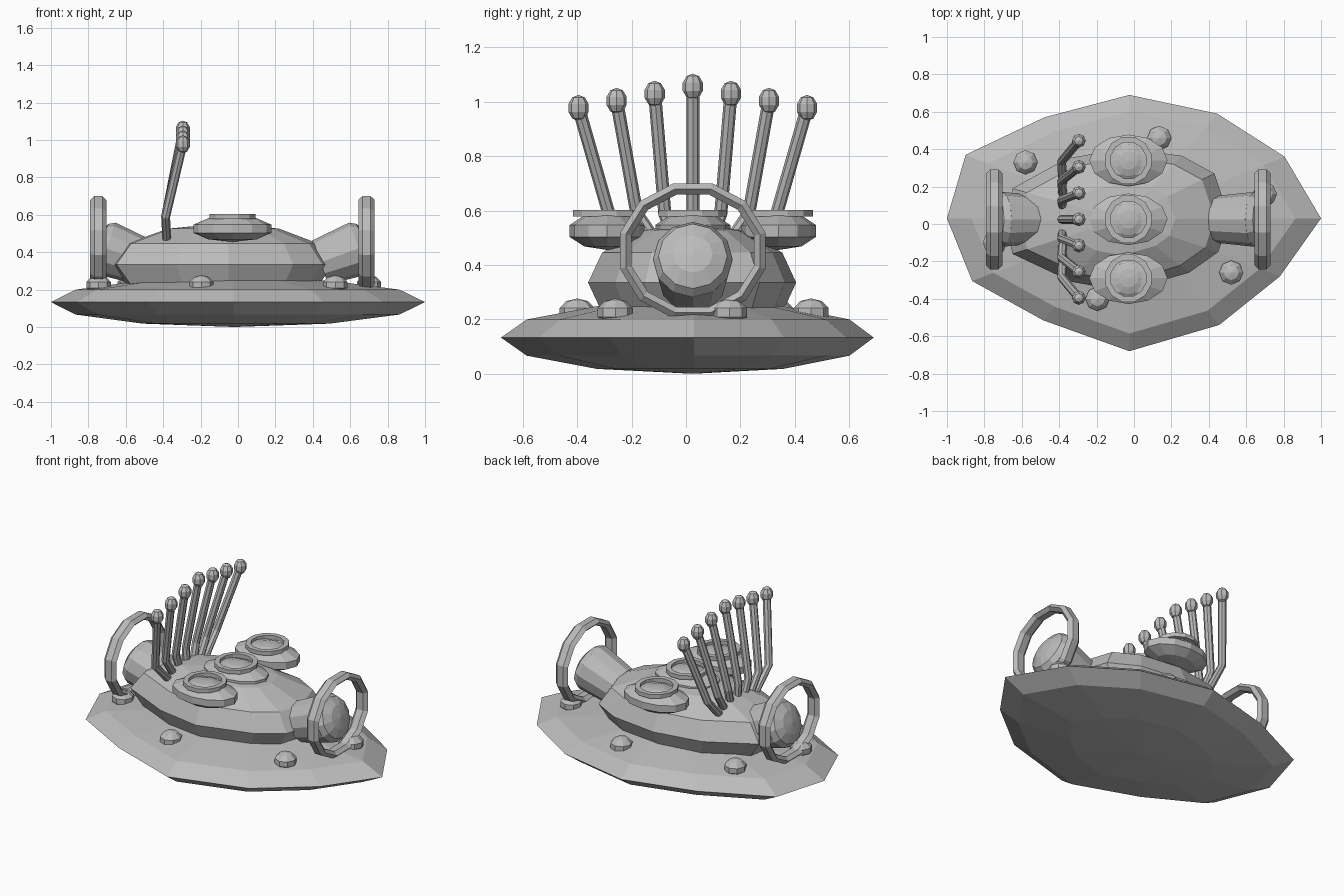
import bpy, bmesh, math
from mathutils import Vector, Matrix

cube = bpy.data.objects.get("Cube")
if cube:
    bpy.data.objects.remove(cube, do_unlink=True)

grey = bpy.data.materials.new("plain grey")
grey.use_nodes = True
COLOUR = (0.5, 0.5, 0.5, 1)
grey.diffuse_color = COLOUR
grey.node_tree.nodes["Principled BSDF"].inputs["Base Color"].default_value = COLOUR

MID_X, MID_Y = -0.03, 0.025


def finish(name, bm):
    bmesh.ops.recalc_face_normals(bm, faces=bm.faces)
    mesh = bpy.data.meshes.new(name)
    bm.to_mesh(mesh)
    bm.free()
    mesh.materials.append(grey)
    obj = bpy.data.objects.new(name, mesh)
    bpy.context.scene.collection.objects.link(obj)
    return obj


def ball(name, centre, size, segments=12, rings=6, turn=None):
    """Faceted ellipsoid, optionally turned."""
    bm = bmesh.new()
    bmesh.ops.create_uvsphere(bm, u_segments=segments, v_segments=rings, radius=1)
    matrix = Matrix.Translation(centre) @ (turn or Matrix()) @ Matrix.Diagonal((*size, 1))
    bmesh.ops.transform(bm, matrix=matrix, verts=bm.verts)
    return finish(name, bm)


def dome_shell(name, outline, centre, half_height):
    """Flattened ball whose widest ring follows an irregular outline."""
    bm = bmesh.new()
    cx, cy, cz = centre
    loops = []
    for lat in (-60, -30, 0, 30, 60):
        a = math.radians(lat)
        r, z = math.cos(a), cz + half_height * math.sin(a)
        loops.append([bm.verts.new((cx + (x - cx) * r, cy + (y - cy) * r, z))
                      for x, y in outline])
    n = len(outline)
    for low, high in zip(loops, loops[1:]):
        for i in range(n):
            j = (i + 1) % n
            bm.faces.new((low[i], low[j], high[j], high[i]))
    for loop, sign in ((loops[0], -1), (loops[-1], 1)):
        pole = bm.verts.new((cx, cy, cz + sign * half_height))
        for i in range(n):
            bm.faces.new((loop[i], loop[(i + 1) % n], pole))
    return finish(name, bm)


def ring(name, centre, major, minor, axis="Z", segments=12, sides=6):
    """Faceted ring; major = two radii, minor = (radial, along axis)."""
    bm = bmesh.new()
    rows = []
    for i in range(segments):
        a = 2 * math.pi * (i + 0.5) / segments
        row = []
        for k in range(sides):
            b = 2 * math.pi * k / sides + (math.pi / sides if sides == 4 else math.pi / 2)
            u = (major[0] + minor[0] * math.cos(b)) * math.cos(a)
            v = (major[1] + minor[0] * math.cos(b)) * math.sin(a)
            w = minor[1] * math.sin(b)
            p = (u, v, w) if axis == "Z" else (w, u, v)
            row.append(bm.verts.new(Vector(centre) + Vector(p)))
        rows.append(row)
    for i in range(segments):
        a, b = rows[i], rows[(i + 1) % segments]
        for k in range(sides):
            m = (k + 1) % sides
            bm.faces.new((a[k], b[k], b[m], a[m]))
    return finish(name, bm)


def rod(name, points, radii, sides=8):
    """Straight-sided tube through the points."""
    bm = bmesh.new()
    pts = [Vector(p) for p in points]
    rows = []
    for i, p in enumerate(pts):
        d = (pts[min(i + 1, len(pts) - 1)] - pts[max(i - 1, 0)]).normalized()
        u = d.cross(Vector((0, 1, 0))).normalized()
        v = d.cross(u)
        rows.append([bm.verts.new(p + radii[i] * (u * math.cos(t) + v * math.sin(t)))
                     for t in (2 * math.pi * k / sides for k in range(sides))])
    for a, b in zip(rows, rows[1:]):
        for k in range(sides):
            m = (k + 1) % sides
            bm.faces.new((a[k], a[m], b[m], b[k]))
    bm.faces.new(rows[0])
    bm.faces.new(rows[-1])
    return finish(name, bm)


# Saucer hull and the cabin sitting on it
hull = [(-1, .03), (-.9, .37), (-.48, .57), (-.025, .69), (.445, .59), (.805, .36),
        (1, .03), (.78, -.28), (.455, -.54), (-.025, -.68), (-.485, -.515), (-.865, -.305)]
dome_shell("saucer_hull", hull, (-.02, MID_Y, .133), .133)

cabin = [(-.68, .02), (-.65, .19), (-.36, .35), (-.05, .405), (.255, .365), (.43, .27),
         (.51, .03), (.45, -.15), (.295, -.26), (-.05, -.36), (-.33, -.31), (-.65, -.16)]
dome_shell("cabin", cabin, (-.07, MID_Y, .335), .22)

# Three roof pods, each with a rim and a lens
for i in (-1, 0, 1):
    y = MID_Y + i * .315
    ball(f"pod_{i + 2}", (MID_X, y, .525), (.22, .145, .07), 12, 5)
    ring(f"pod_rim_{i + 2}", (MID_X, y, .59), (.112, .115), (.022, .018), sides=4)
    ball(f"pod_lens_{i + 2}", (MID_X, y, .565), (.1, .1, .035))

# Fan of bent aerials
for i in range(-3, 4):
    tip = Vector((-.295, MID_Y + i * .14, 1.055 - abs(i) * .026))
    bend = (-.387, MID_Y + i * .103, .59)
    base = (-.38, MID_Y + i * .06, .46)
    rod(f"aerial_{i + 4}", [base, bend, tip], [.024, .024, .024])
    ball(f"aerial_knob_{i + 4}", tip, (.039, .039, .048), 8, 5)

# End ports with bulging lenses, framed by upright hoops
for side, label in ((1, "left"), (-1, "right")):
    inner = Vector((MID_X + side * .47, MID_Y, .345))
    outer = Vector((MID_X + side * .675, MID_Y, .42))
    axis = (outer - inner).normalized()
    rod(f"port_tube_{label}", [inner, outer], [.125, .147], 12)
    ball(f"port_lens_{label}", outer, (.146, .146, .07), 12, 6,
         axis.to_track_quat("Z", "Y").to_matrix().to_4x4())
    ring(f"hoop_{label}", (MID_X + side * .717, MID_Y, .452),
         (.255, .235), (.025, .043), axis="X")

# Domed rivets on the deck
rivets = [(-.58, .33), (.135, .46), (.52, -.26), (-.195, -.4), (-.745, -.1), (.7, .16)]
for n, (x, y) in enumerate(rivets, 1):
    ball(f"rivet_{n}", (x, y, .225), (.068, .068, .052), 8, 5)
